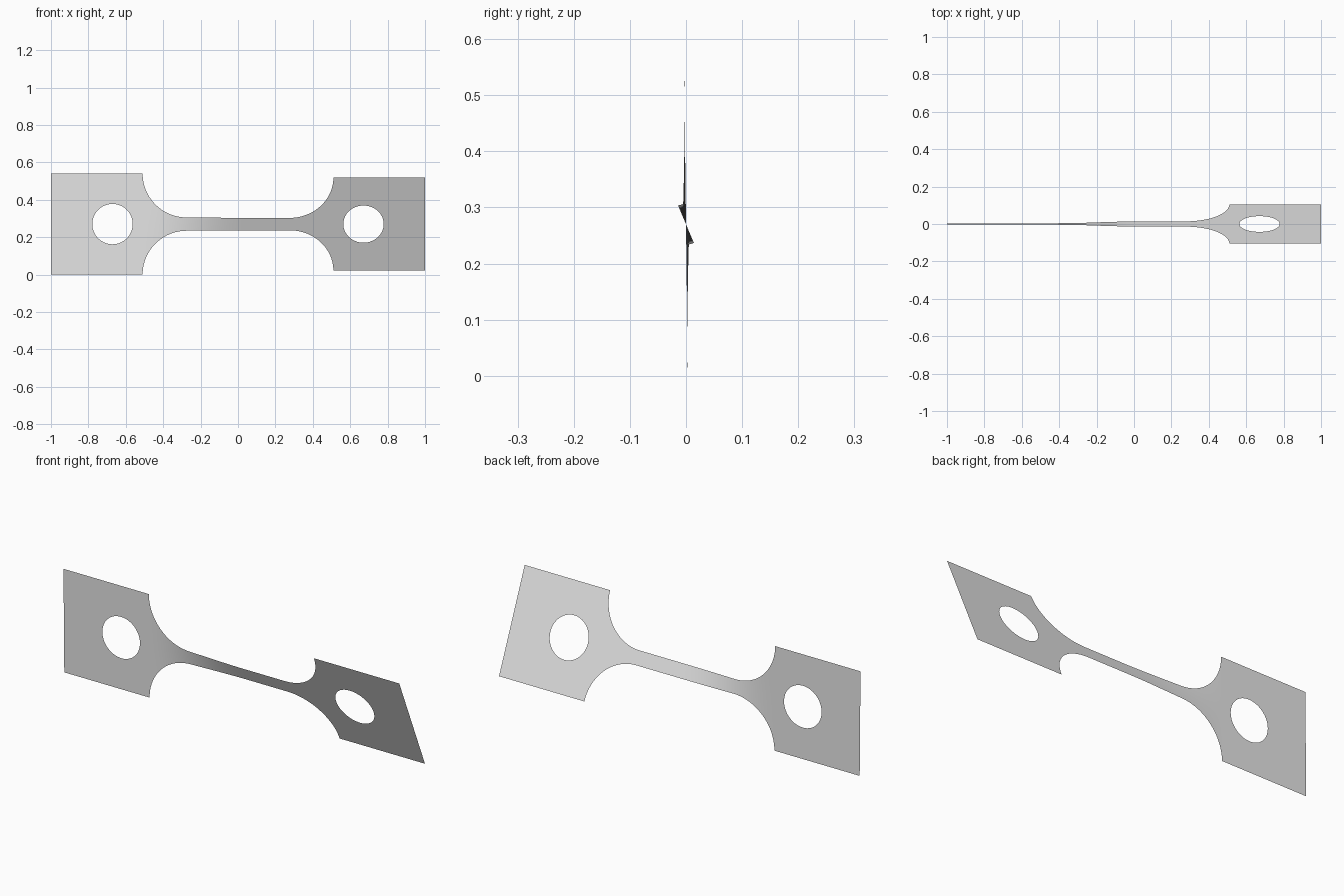
import bpy, bmesh
from math import sin, cos, pi, radians, sqrt

cube = bpy.data.objects.get("Cube")
if cube:
    bpy.data.objects.remove(cube, do_unlink=True)

HEAD, NECK = 0.27, 0.036          # half widths of the end tabs and the neck
SHOULDER = 0.51                   # where the fillet meets the tab
FILLET = HEAD - NECK
HOLE_X, HOLE_R = 0.671, 0.108
TWIST = radians(23)


def outer(x):
    """Half width of the strip at x."""
    d = abs(x) - (SHOULDER - FILLET)
    if d <= 0:
        return NECK
    if d >= FILLET - 1e-6:
        return HEAD
    return HEAD - sqrt(FILLET ** 2 - d ** 2)


def inner(x):
    """Half height of the round hole at x, zero elsewhere."""
    return sqrt(max(0.0, HOLE_R ** 2 - (abs(x) - HOLE_X) ** 2))


def angle(x):
    """Twist eases in along the left half of the neck."""
    t = min(1, max(0, (x + 0.52) / 0.57))
    return radians(0.7) + (TWIST - radians(0.7)) * t * t * (3 - 2 * t)


# Stations along the length: neck, fillet arc, hole arc, tab end
half = [i * 0.02 for i in range(14)]
half += [SHOULDER - FILLET + FILLET * sin(pi / 2 * i / 20) for i in range(21)]
half += [HOLE_X - HOLE_R * cos(pi * i / 28) for i in range(29)]
half += [0.9, 1.0]
stations = sorted({round(s * x, 5) for x in half for s in (-1, 1)})

# Upper and lower bands of the twisted sheet
bm = bmesh.new()
for side in (-1, 1):
    previous = None
    for x in stations:
        a = angle(x)
        pair = [bm.verts.new((x, -sin(a) * w * side, HEAD + cos(a) * w * side))
                for w in (inner(x), outer(x))]
        if previous:
            ring = [previous[0], pair[0], pair[1], previous[1]]
            bm.faces.new(ring if side > 0 else ring[::-1])
        previous = pair
bmesh.ops.remove_doubles(bm, verts=bm.verts, dist=0.0002)
for face in bm.faces:
    face.smooth = True

mesh = bpy.data.meshes.new("twisted_strip")
bm.to_mesh(mesh)
bm.free()
strip = bpy.data.objects.new("twisted_strip", mesh)
bpy.context.collection.objects.link(strip)

# Plain grey finish
grey = bpy.data.materials.new("light_grey")
grey.use_nodes = True
colour = (0.8, 0.8, 0.8, 1)
grey.diffuse_color = colour
grey.node_tree.nodes["Principled BSDF"].inputs["Base Color"].default_value = colour
mesh.materials.append(grey)
